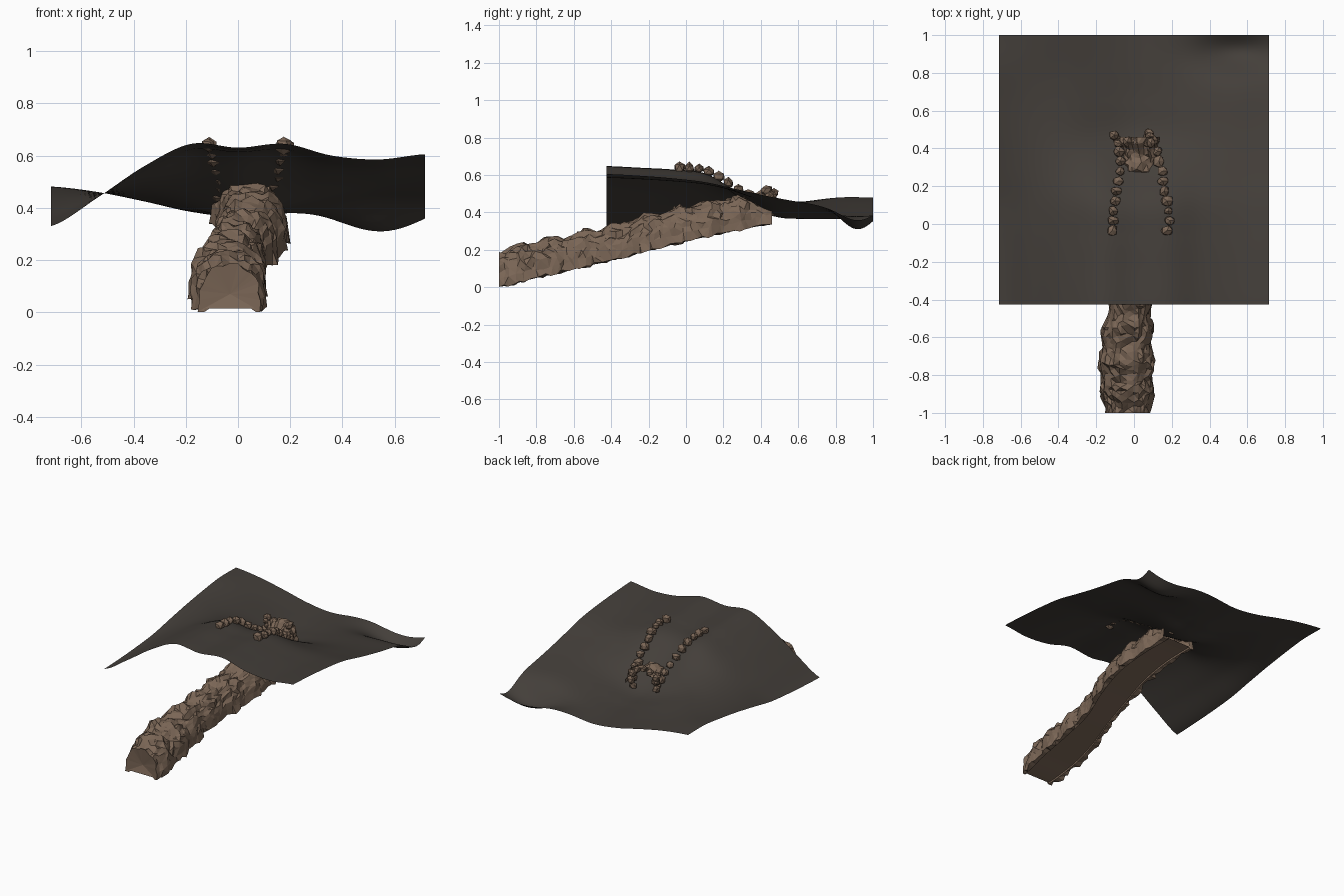
import bpy, bmesh, math, random
from mathutils import Vector

random.seed(4)
cube = bpy.data.objects.get("Cube")
if cube:
    bpy.data.objects.remove(cube)


def make_material(name, rgb):
    mat = bpy.data.materials.new(name)
    mat.use_nodes = True
    mat.diffuse_color = (*rgb, 1)
    mat.node_tree.nodes["Principled BSDF"].inputs["Base Color"].default_value = (*rgb, 1)
    return mat


def make_object(name, bm, mat):
    mesh = bpy.data.meshes.new(name)
    bm.to_mesh(mesh)
    bm.free()
    mesh.materials.append(mat)
    obj = bpy.data.objects.new(name, mesh)
    bpy.context.collection.objects.link(obj)
    return obj


def spline(values, t):
    """Smooth curve through evenly spaced values, t from 0 to 1."""
    last = len(values) - 1
    f = min(max(t, 0), 1) * last
    i = min(int(f), last - 1)
    f -= i
    a, b, c, d = (values[min(max(i + k, 0), last)] for k in (-1, 0, 1, 2))
    return b + f * (c - a + f * (2 * a - 5 * b + 4 * c - d + f * (3 * (b - c) + d - a))) / 2


def jitter(size):
    return random.uniform(-size, size)


earth = make_material("dark earth", (0.057, 0.049, 0.042))
rock = make_material("brown rock", (0.195, 0.132, 0.092))

# Hillside sheet: front and back edge profiles, blended along y,
# dropping quickly into the dip in the middle and gently at the sides
HALF, FRONT, BACK = 0.715, -0.425, 1.0
front_edge = [0.33, 0.44, 0.56, 0.645, 0.63, 0.645, 0.60, 0.585, 0.605]
back_edge = [0.48, 0.46, 0.425, 0.385, 0.365, 0.385, 0.41, 0.43, 0.425]
middle_drop = [0, 0.03, 0.06, 0.14, 0.57, 0.94, 1, 1, 1]
side_drop = [0, 0.05, 0.13, 0.25, 0.47, 0.68, 0.86, 1, 1]


def ground(x, y):
    t = (x + HALF) / (2 * HALF)
    s = (y - FRONT) / (BACK - FRONT)
    middle = math.exp(-(x / 0.38) ** 2)
    u = spline(middle_drop, s) * middle + spline(side_drop, s) * (1 - middle)
    z = spline(front_edge, t) * (1 - u) + spline(back_edge, t) * u
    # hollow near the back corner
    pit = ((x - 0.55) / 0.15) ** 2 + ((y - 0.92) / 0.085) ** 2
    return z - 0.12 * math.exp(-pit / 2)


bm = bmesh.new()
bmesh.ops.create_grid(bm, x_segments=64, y_segments=64, size=1)
for v in bm.verts:
    v.co.x *= HALF
    v.co.y = FRONT + (v.co.y + 1) / 2 * (BACK - FRONT)
    v.co.z = ground(v.co.x, v.co.y)
for f in bm.faces:
    f.smooth = True
make_object("hillside", bm, earth)

# Rock tunnel: jagged arch swept up the slope, closed in front, open behind
centre_x = [-0.03, -0.04, -0.035, -0.01, 0.03, 0.06, 0.05, 0.015]
half_width = [0.125, 0.145, 0.132, 0.108, 0.125, 0.128, 0.12, 0.115]
floor_z = [0.002, 0.052, 0.10, 0.15, 0.205, 0.255, 0.30, 0.335]
height = [0.19, 0.195, 0.185, 0.185, 0.185, 0.185, 0.178, 0.19]
RINGS, ARC = 52, 18

bm = bmesh.new()
rings = []
for i in range(RINGS):
    t = i / (RINGS - 1)
    y = -1 + 1.46 * t
    end = i in (0, RINGS - 1)
    cx, w, base, h = (spline(p, t) for p in (centre_x, half_width, floor_z, height))
    bulge = 1 + 0.06 * math.sin(t * 54 - 2.1)
    ring = []
    for j in range(ARC + 1):
        a = math.pi * j / ARC
        r = bulge * (1 + jitter(0.06))
        side = max(math.sin(a), 0)
        x = cx + w * r * math.copysign(abs(math.cos(a)) ** 0.8, math.cos(a))
        z = base + h * r * side ** 0.8 + jitter(0.01) * (t > 0)
        ring.append(bm.verts.new((x, y + (0 if end else jitter(0.012)), z)))
    # bottom rim and recessed floor
    for side, lift in ((-1, 0), (-1, 0.012), (1, 0.012), (1, 0)):
        ring.append(bm.verts.new((cx + side * w * 0.78, y, base + lift)))
    rings.append(ring)
for a, b in zip(rings, rings[1:]):
    for j in range(len(a)):
        k = (j + 1) % len(a)
        bm.faces.new((a[j], b[j], b[k], a[k]))
hub = bm.verts.new((-0.03, -0.985, 0.07))
first = rings[0]
for j in range(len(first)):
    bm.faces.new((first[j], first[(j + 1) % len(first)], hub))
bmesh.ops.triangulate(bm, faces=bm.faces[:])
bmesh.ops.recalc_face_normals(bm, faces=bm.faces[:])
make_object("tunnel", bm, rock)


# Stones: rough lumps lining both sides of the path and the tunnel mouth
def add_stone(bm, centre, radius):
    made = bmesh.ops.create_icosphere(bm, subdivisions=1, radius=radius)
    stretch = Vector((1 + jitter(0.15), 1 + jitter(0.15), 0.95 + jitter(0.15)))
    for v in made["verts"]:
        v.co = v.co * stretch * (1 + jitter(0.15)) + Vector(centre)


paths = {"left_path_stones": [0.18, 0.185, 0.165, 0.15, 0.125],
         "right_path_stones": [-0.12, -0.11, -0.09, -0.075, -0.075]}
for name, xs in paths.items():
    bm = bmesh.new()
    for i in range(9):
        t = i / 8
        x, y = spline(xs, t) + jitter(0.006), -0.035 + 0.42 * t
        add_stone(bm, (x, y, ground(x, y) + 0.016 + 0.01 * t), 0.029 + jitter(0.004))
    make_object(name, bm, rock)

bm = bmesh.new()
for side in (-1, 1):
    for i in range(7):
        x = 0.01 + side * (0.09 + jitter(0.025))
        y = 0.455 + jitter(0.03)
        add_stone(bm, (x, y, ground(x, y) + 0.015 + 0.016 * i), 0.027 + jitter(0.005))
for i in range(5):
    a = math.pi * (i + 1) / 6
    add_stone(bm, (0.015 + 0.1 * math.cos(a), 0.435, 0.42 + 0.10 * math.sin(a)), 0.027)
make_object("mouth_stones", bm, rock)
